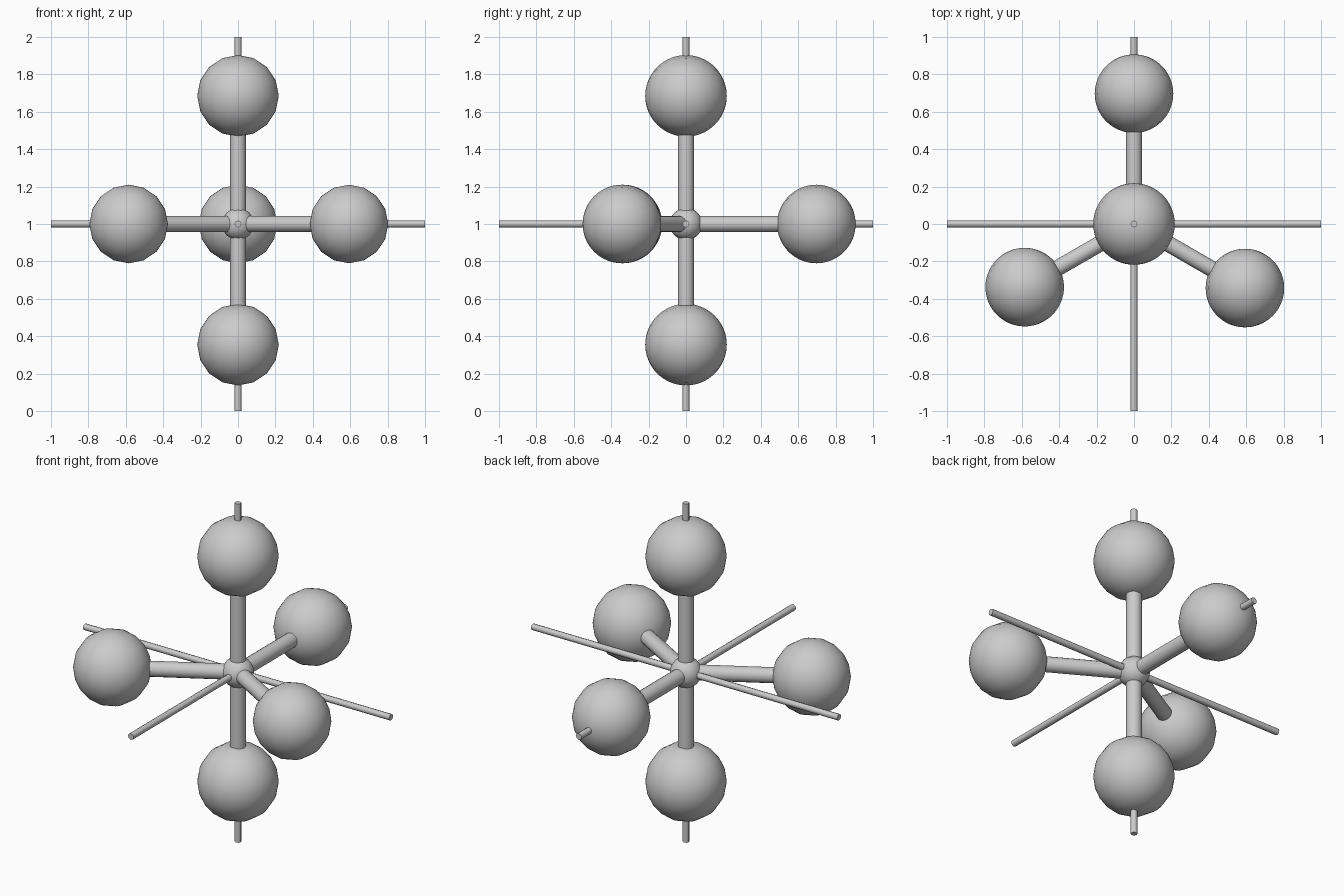
import bpy
import math
from mathutils import Vector

cube = bpy.data.objects.get("Cube")
if cube:
    bpy.data.objects.remove(cube, do_unlink=True)

grey = bpy.data.materials.new("neutral grey")
grey.use_nodes = True
colour = (0.6, 0.6, 0.6, 1)
grey.diffuse_color = colour
grey.node_tree.nodes["Principled BSDF"].inputs["Base Color"].default_value = colour

CENTRE = Vector((0, 0, 1))


def finish(name):
    obj = bpy.context.object
    obj.name = name
    obj.data.materials.append(grey)
    bpy.ops.object.shade_smooth_by_angle(angle=math.radians(50))


def ball(name, position, radius):
    # Poles lie along the front-back axis
    bpy.ops.mesh.primitive_uv_sphere_add(
        segments=16, ring_count=32, radius=radius, location=position,
        rotation=(math.pi / 2, 0, 0))
    finish(name)


def rod(name, start, end, radius, sides):
    span = end - start
    bpy.ops.mesh.primitive_cylinder_add(
        vertices=sides, radius=radius, depth=span.length,
        location=(start + end) / 2,
        rotation=span.to_track_quat('Z', 'Y').to_euler())
    finish(name)


# Central hub
ball("hub_ball", CENTRE, 0.086)

# Thin axis rods
for name, axis in (("x", (1, 0, 0)), ("y", (0, 1, 0)), ("z", (0, 0, 1))):
    rod(name + "_axis_rod", CENTRE - Vector(axis), CENTRE + Vector(axis), 0.0187, 8)

# Vertical pair of balls on thick struts
for name, side in (("top", 1), ("bottom", -1)):
    position = CENTRE + Vector((0, 0, side * 0.665))
    position.z += 0.02
    ball(name + "_ball", position, 0.218)
    rod(name + "_strut", CENTRE, position, 0.043, 16)

# Three balls spread evenly around the hub
for name, degrees, reach in (("back", 90, 0.697), ("right", 210, 0.675), ("left", 330, 0.685)):
    angle = math.radians(degrees)
    position = CENTRE + reach * Vector((math.cos(angle), math.sin(angle), 0))
    ball(name + "_ball", position, 0.21)
    rod(name + "_strut", CENTRE, position, 0.043, 16)
